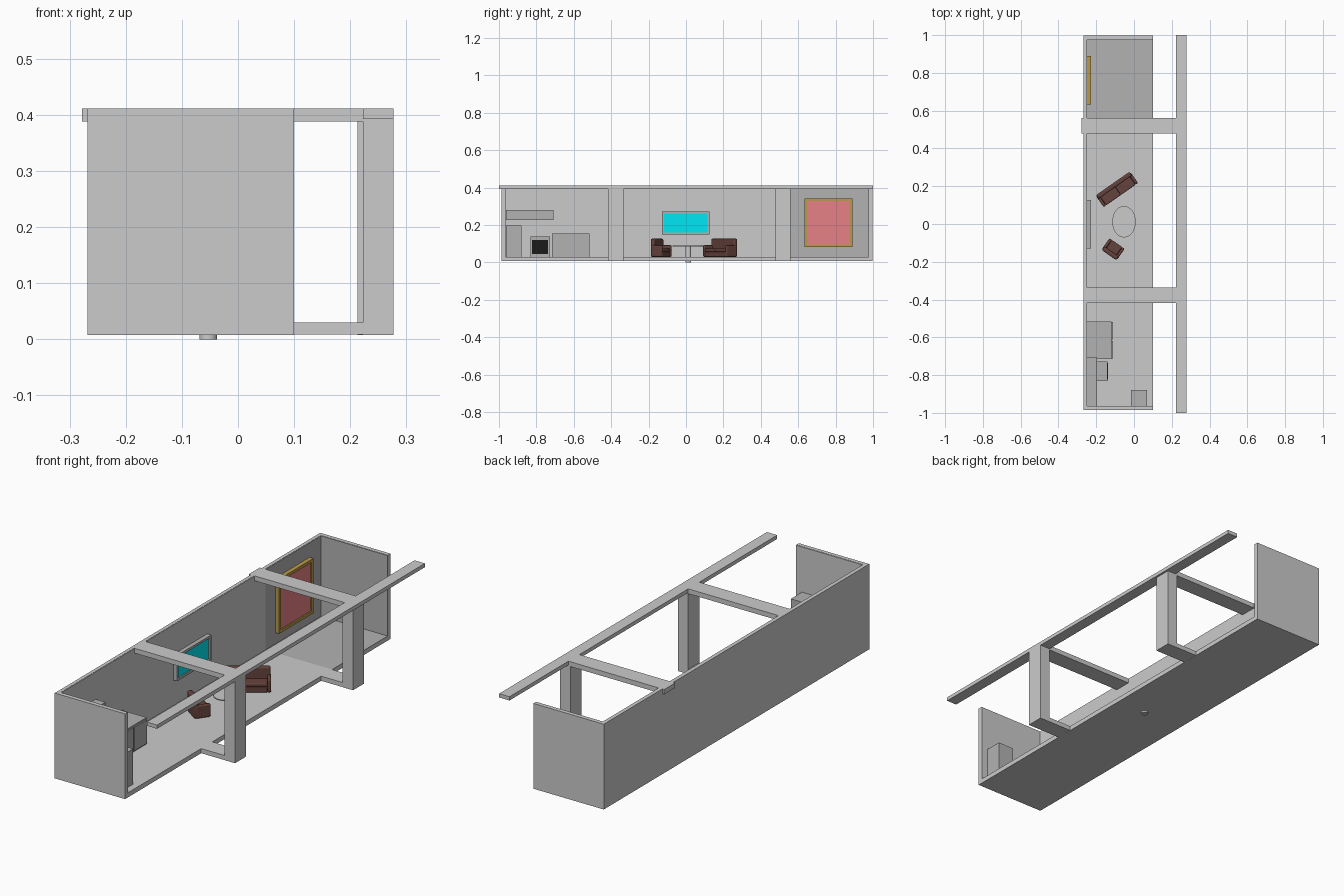
import bpy, math
from mathutils import Vector, Matrix

if "Cube" in bpy.data.objects:
    bpy.data.objects.remove(bpy.data.objects["Cube"])


def mat(name, r, g, b):
    m = bpy.data.materials.new(name)
    m.diffuse_color = (r, g, b, 1)
    m.use_nodes = True
    m.node_tree.nodes["Principled BSDF"].inputs["Base Color"].default_value = m.diffuse_color
    return m


PALE = mat("pale_grey", 1.0, 1.0, 1.0)
DARK = mat("dark_grey", 0.45, 0.45, 0.45)
BROWN = mat("brown", 0.13, 0.055, 0.045)
CYAN = mat("cyan", 0.0, 0.8, 0.9)
GOLD = mat("gold", 0.5, 0.33, 0.07)
RED = mat("red", 0.8, 0.22, 0.24)
BLACK = mat("black", 0.01, 0.01, 0.01)


def box(name, x, y, z, m=None, bevel=0, place=None):
    """Box from (min, max) ranges, optionally rounded and moved by a matrix."""
    lo, hi = Vector((x[0], y[0], z[0])), Vector((x[1], y[1], z[1]))
    bpy.ops.mesh.primitive_cube_add(size=1)
    ob = bpy.context.object
    ob.name = name
    ob.data.transform(Matrix.Translation((lo + hi) / 2) @ Matrix.Diagonal((*(hi - lo), 1)))
    if place:
        ob.matrix_world = place
    if m:
        ob.data.materials.append(m)
    if bevel:
        b = ob.modifiers.new("round", 'BEVEL')
        b.width, b.segments = bevel, 3
        bpy.ops.object.shade_smooth_by_angle(angle=math.radians(35))
    return ob


def disc(name, rx, ry, z, m):
    bpy.ops.mesh.primitive_cylinder_add(vertices=48, radius=1, depth=z[1] - z[0],
                                        location=(-0.053, 0.012, (z[0] + z[1]) / 2))
    ob = bpy.context.object
    ob.name = name
    ob.scale = (rx, ry, 1)
    ob.data.materials.append(m)
    bpy.ops.object.shade_smooth_by_angle(angle=math.radians(35))


XW, XI, XF = -0.268, -0.248, 0.10      # outer wall, inner wall, open front
Z0, ZF, ZT = 0.008, 0.03, 0.411        # underside, floor, top
Y0, Y1 = -0.986, 0.997
L = 0.003                              # lining thickness

# Outer shell
box("floor_slab", (XW, XF), (Y0, Y1), (Z0, ZF - L))
box("long_wall", (XW, XI - L), (Y0, Y1), (ZF - L, ZT))
box("end_wall_front", (XI - L, XF), (Y0, Y0 + 0.019), (ZF - L, ZT))
box("end_wall_back", (XI - L, XF), (Y1 - 0.019, Y1), (ZF - L, ZT))

# Room linings: pale kitchen and lounge, dark bedroom
for room, ya, yb, xe, m in (("kitchen", Y0 + 0.019, -0.418, 0.078, PALE),
                            ("lounge", -0.335, 0.478, 0.078, PALE),
                            ("bedroom", 0.56, Y1 - 0.019, XF, DARK)):
    box(room + "_floor", (XI - L, xe), (ya, yb), (ZF - L, ZF), m)
    box(room + "_wall", (XI - L, XI), (ya, yb), (ZF, ZT - 0.001), m)
    if xe < XF:
        box(room + "_threshold", (xe, XF), (ya, yb), (ZF - L, ZF))
box("kitchen_end_lining", (XI, XF - 0.001), (Y0 + 0.019, Y0 + 0.022), (ZF, ZT - 0.001), PALE)
box("bedroom_end_lining", (XI, XF - 0.001), (Y1 - 0.022, Y1 - 0.019), (ZF, ZT - 0.001), DARK)

# Two portal frames and the long outer beam
for name, y, xs, dx in (("front", (-0.418, -0.335), XI - L, 0), ("back", (0.478, 0.56), -0.278, -0.01)):
    box(name + "_frame_top", (xs, 0.223), y, (0.388, ZT))
    box(name + "_frame_sill", (XI - L, 0.223 + dx), y, (Z0 + 0.0002, ZF))
    box(name + "_frame_wall_post", (XI - L, XI), y, (ZF, 0.388))
    box(name + "_frame_post", (0.223 + dx, 0.277 + dx), y, (Z0, 0.393))
box("outer_beam", (0.223, 0.277), (-1, 1), (0.393, ZT))


def framed(name, x, y, z, w, frame, face):
    """Picture-style frame of four bars with a recessed panel."""
    for part, yy, zz in (("left", (y[0], y[0] + w), z), ("right", (y[1] - w, y[1]), z),
                         ("bottom", (y[0] + w, y[1] - w), (z[0], z[0] + w)),
                         ("top", (y[0] + w, y[1] - w), (z[1] - w, z[1]))):
        box(f"{name}_frame_{part}", x, yy, zz, frame)
    box(name + "_panel", (x[0], x[1] - 0.006), (y[0] + w, y[1] - w), (z[0] + w, z[1] - w), face)


framed("television", (XI, -0.228), (-0.129, 0.126), (0.15, 0.272), 0.011, DARK, CYAN)
framed("painting", (XI, -0.228), (0.633, 0.89), (0.083, 0.342), 0.014, GOLD, RED)

# Kitchen units
box("wall_cupboard", (XI, -0.197), (-0.963, -0.708), (0.228, 0.281), DARK)
box("corner_unit", (-0.016, 0.068), (-0.963, -0.88), (ZF, 0.197), DARK)
box("stove", (XI, -0.14), (-0.832, -0.728), (ZF, 0.138), DARK)
box("stove_window", (-0.141, -0.138), (-0.823, -0.737), (0.045, 0.12), BLACK)
box("counter", (XI, -0.118), (-0.716, -0.515), (ZF, 0.156), DARK)
for i, y in enumerate(((-0.711, -0.619), (-0.612, -0.52))):
    box(f"counter_door_{i + 1}", (-0.118, -0.112), y, (0.037, 0.148), DARK)

# Oval pedestal table
disc("table_top", 0.062, 0.083, (0.085, 0.09), PALE)
disc("table_leg", 0.016, 0.016, (0, 0.085), PALE)


def couch(name, centre, angle, length, seats, d=0.075):
    """Upholstered seat, long in local x and facing local -y."""
    p = Matrix.Translation((*centre, ZF)) @ Matrix.Rotation(math.radians(angle), 4, 'Z')
    h, a = length / 2, 0.016
    f, r = -d / 2, d / 2
    box(name + "_base", (-h + a, h - a), (f + 0.003, r - 0.004), (0, 0.026), BROWN, 0.002, p)
    box(name + "_back", (-h + 0.003, h - 0.003), (r - 0.024, r), (0, 0.097), BROWN, 0.007, p)
    for side, s in (("left", -1), ("right", 1)):
        x = sorted((s * h, s * (h - a)))
        box(f"{name}_arm_{side}", x, (f, r - 0.006), (0, 0.062), BROWN, 0.006, p)
    w = (length - 2 * a) / seats
    for i in range(seats):
        x = -h + a + i * w
        box(f"{name}_cushion_{i + 1}", (x, x + w), (f, r - 0.022), (0.026, 0.045), BROWN, 0.005, p)


couch("sofa", (-0.091, 0.184), 35, 0.222, 2)
couch("armchair", (-0.111, -0.134), 145, 0.098, 1)
